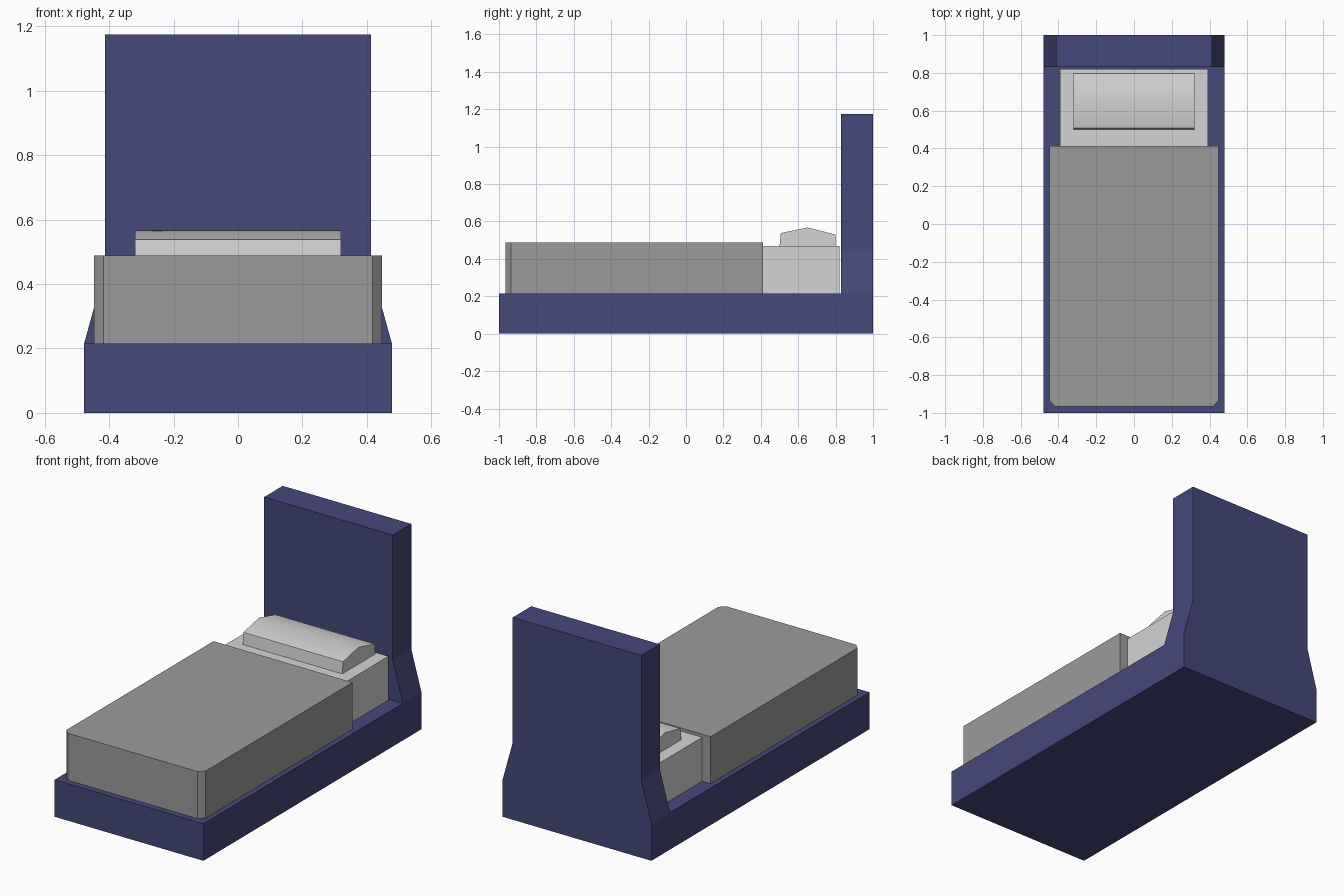
import bpy
import bmesh
from mathutils import Vector

default = bpy.data.objects.get("Cube")
if default:
    bpy.data.objects.remove(default, do_unlink=True)


def material(name, rgb):
    mat = bpy.data.materials.new(name)
    mat.use_nodes = True
    color = (*rgb, 1.0)
    mat.diffuse_color = color
    mat.node_tree.nodes["Principled BSDF"].inputs["Base Color"].default_value = color
    return mat


navy = material("navy_paint", (0.06, 0.065, 0.195))
grey = material("grey_blanket", (0.33, 0.33, 0.33))
white = material("white_linen", (0.66, 0.66, 0.66))


def finish(bm, name, mat):
    bmesh.ops.recalc_face_normals(bm, faces=bm.faces)
    mesh = bpy.data.meshes.new(name)
    bm.to_mesh(mesh)
    bm.free()
    mesh.materials.append(mat)
    obj = bpy.data.objects.new(name, mesh)
    bpy.context.collection.objects.link(obj)
    return obj


def box(low, high):
    bm = bmesh.new()
    bmesh.ops.create_cube(bm, size=1)
    low, high = Vector(low), Vector(high)
    for v in bm.verts:
        v.co = (low + high) / 2 + v.co * (high - low)
    return bm


# Bed frame: a low plinth whose rear strip is drawn up into a tapered headboard
half_base, half_top, board_y = 0.478, 0.413, 0.83
bm = box((-half_base, -1, 0), (half_base, 1, 0.215))
bmesh.ops.bisect_plane(bm, geom=bm.verts[:] + bm.edges[:] + bm.faces[:],
                       plane_co=(0, board_y, 0), plane_no=(0, 1, 0))
bm.normal_update()
strip = next(f for f in bm.faces
             if f.normal.z > 0.9 and f.calc_center_median().y > board_y)
for height, half_width in ((0.45, half_top), (1.175, half_top)):
    strip = bmesh.ops.extrude_discrete_faces(bm, faces=[strip])["faces"][0]
    for v in strip.verts:
        v.co.z = height
        v.co.x = half_width if v.co.x > 0 else -half_width
finish(bm, "bed_frame", navy)

# Mattress, mostly hidden under the blanket
finish(box((-0.393, -0.92, 0.215), (0.393, 0.82, 0.47)), "mattress", white)

# Blanket with its two foot corners chamfered
bm = box((-0.447, -0.965, 0.215), (0.447, 0.413, 0.488))
corners = [e for e in bm.edges
           if all(v.co.y < 0 for v in e.verts)
           and abs(e.verts[0].co.z - e.verts[1].co.z) > 0.1]
bmesh.ops.bevel(bm, geom=corners, offset=0.03, segments=1, affect='EDGES')
finish(bm, "blanket", grey)

# Pillow: a side profile with a soft ridge, extruded across the bed
profile = [(0.5, 0.468), (0.8, 0.468), (0.798, 0.53), (0.65, 0.568), (0.507, 0.538)]
bm = bmesh.new()
end = bm.faces.new([bm.verts.new((-0.32, y, z)) for y, z in profile])
side = bmesh.ops.extrude_face_region(bm, geom=[end], use_keep_orig=True)["geom"]
bmesh.ops.translate(bm, vec=(0.64, 0, 0),
                    verts=[g for g in side if isinstance(g, bmesh.types.BMVert)])
pillow = finish(bm, "pillow", white)
bpy.ops.object.select_all(action='DESELECT')
bpy.context.view_layer.objects.active = pillow
pillow.select_set(True)
bpy.ops.object.shade_smooth_by_angle()
